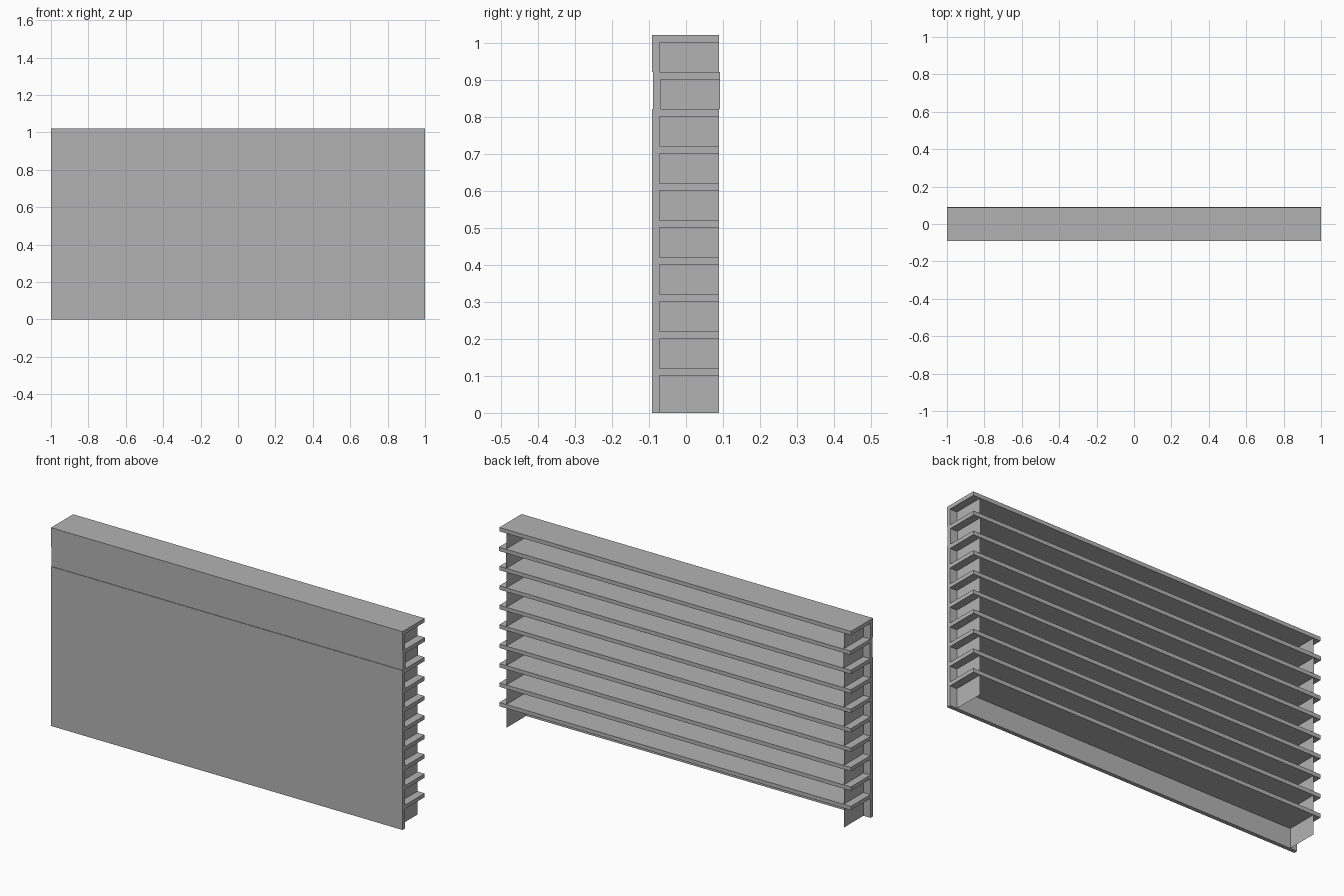
import bpy
import bmesh

cube = bpy.data.objects.get("Cube")
if cube:
    bpy.data.objects.remove(cube, do_unlink=True)

GREY = (0.45, 0.45, 0.45, 1.0)
grey = bpy.data.materials.new("plain grey")
grey.use_nodes = True
grey.diffuse_color = GREY
grey.node_tree.nodes["Principled BSDF"].inputs["Base Color"].default_value = GREY

FRONT, BACK = -0.0915, 0.0885   # depth of one course
WALL = 0.02                     # thickness of panel and shelf
PITCH = 0.1                     # shelf spacing
COURSES = 10
SHIFTED, SHIFT = 9, 0.003       # one course sits slightly further back
INSET = 0.04                    # end plates set in from the ends


def finish(name, bm):
    mesh = bpy.data.meshes.new(name)
    bm.to_mesh(mesh)
    bm.free()
    mesh.materials.append(grey)
    obj = bpy.data.objects.new(name, mesh)
    bpy.context.collection.objects.link(obj)
    return obj


def profile_face(bm, x, points):
    return bm.faces.new([bm.verts.new((x, y, z)) for y, z in points])


def panel_with_shelf(name, dy, low, under, top):
    """L-shaped section: front panel with a shelf along its top, swept in x."""
    f, b = FRONT + dy, BACK + dy
    bm = bmesh.new()
    face = profile_face(bm, -1, [(f, low), (f + WALL, low), (f + WALL, under),
                                 (b, under), (b, top), (f, top)])
    swept = bmesh.ops.extrude_face_region(bm, geom=[face])["geom"]
    verts = [v for v in swept if isinstance(v, bmesh.types.BMVert)]
    bmesh.ops.translate(bm, verts=verts, vec=(2, 0, 0))
    # the sweep may leave the starting cap out, so close any open end
    bmesh.ops.holes_fill(bm, edges=[e for e in bm.edges if e.is_boundary])
    bmesh.ops.recalc_face_normals(bm, faces=bm.faces)
    finish(name, bm)


def end_plate(name, side, dy, low, under):
    """Thin sheet closing the space under a shelf."""
    f, b = FRONT + WALL + dy, BACK + dy
    points = [(f, low), (b, low), (b, under), (f, under)]
    bm = bmesh.new()
    profile_face(bm, side * (1 - INSET), points if side > 0 else points[::-1])
    finish(name, bm)


# stacked courses, bottom to top
for i in range(1, COURSES + 1):
    dy = SHIFT if i == SHIFTED else 0.0
    under = i * PITCH
    top = under + WALL
    low = 0.0 if i == 1 else top - PITCH
    panel_with_shelf(f"panel_and_shelf_{i}", dy, low, under, top)
    for label, side in (("left", 1), ("right", -1)):
        end_plate(f"{label}_end_plate_{i}", side, dy, low, under)
